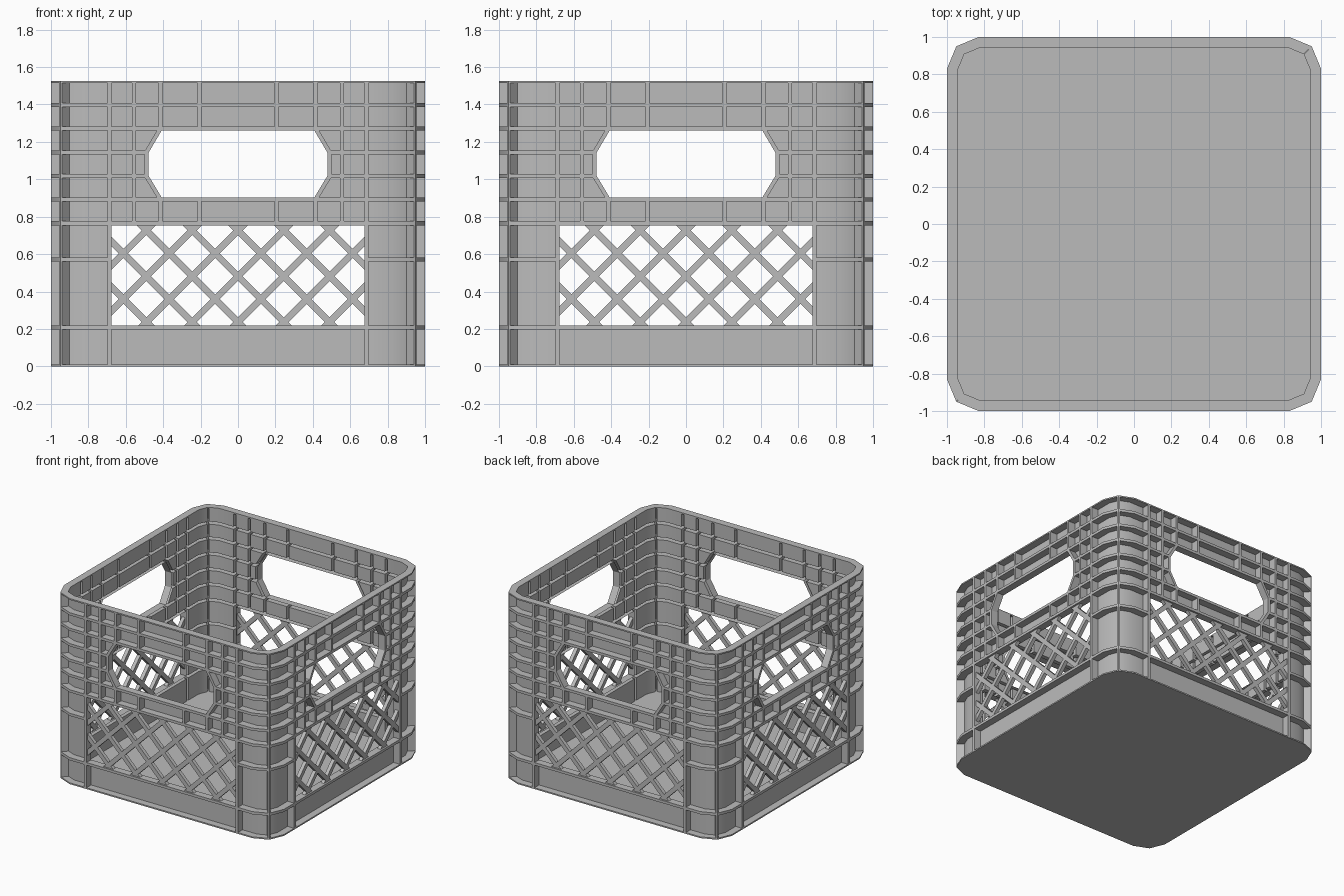
import bpy, bmesh, math
from mathutils import Vector

if "Cube" in bpy.data.objects:
    bpy.data.objects.remove(bpy.data.objects["Cube"])

TOP = 1.525       # crate height
DEPTH = 0.06      # wall depth from rib face to recessed panel
RIB = 0.011       # half rib width
BEND, RADIUS = 0.83, 0.17
END = BEND + 0.13  # wall coordinate of the corner rib
DIAG = math.sqrt(0.5)

grey = bpy.data.materials.new("grey plastic")
grey.use_nodes = True
grey.diffuse_color = (0.5, 0.5, 0.5, 1)
grey.node_tree.nodes["Principled BSDF"].inputs["Base Color"].default_value = (0.5, 0.5, 0.5, 1)


def place(s, d):
    """Wrap wall coordinate s and depth d round the bevelled corner."""
    a = abs(s)
    if a <= BEND:
        return s, d - 1
    t, r = (a - BEND) / (END - BEND), RADIUS - d
    return math.copysign(BEND + t * r * DIAG, s), -BEND - r * (1 - t * (1 - DIAG))


def make_object(name, bm, turn=None):
    mesh = bpy.data.meshes.new(name)
    bm.to_mesh(mesh)
    bm.free()
    mesh.materials.append(grey)
    sides = ["front", "left", "back", "right"] if turn else [""]
    for i, side in enumerate(sides):
        ob = bpy.data.objects.new((side + "_" + name).strip("_"), mesh)
        bpy.context.collection.objects.link(ob)
        ob.rotation_euler.z = i * math.pi / 2
        if i == 0:
            bpy.ops.object.select_all(action="DESELECT")
            ob.select_set(True)
            bpy.context.view_layer.objects.active = ob
            bpy.ops.object.shade_smooth_by_angle(angle=math.radians(30))


def add_faces(bm, polys):
    return [bm.faces.new([bm.verts.new(p) for p in poly]) for poly in polys]


def wrap(bm):
    bmesh.ops.remove_doubles(bm, verts=bm.verts[:], dist=0.0005)
    for v in bm.verts:
        v.co.x, v.co.y = place(v.co.x, v.co.y)


def cell(bm, polys, opening=False):
    """Inset a wall cell, push it in, and cut it through if it is an opening."""
    faces = add_faces(bm, [[(s, 0, z) for s, z in poly] for poly in polys])
    bmesh.ops.remove_doubles(bm, verts=list({v for f in faces for v in f.verts}), dist=0.0005)
    for width in (RIB, 0):
        bmesh.ops.inset_region(bm, faces=faces, thickness=width,
                               use_boundary=True, use_even_offset=True)
    for v in {v for f in faces for v in f.verts}:
        v.co.y = DEPTH
    if opening:
        bmesh.ops.delete(bm, geom=faces, context="FACES")


def rect(s0, s1, z0, z1):
    return [(s0, z0), (s1, z0), (s1, z1), (s0, z1)]


def pair(bm, polys):
    """Add a cell and its mirror image."""
    cell(bm, polys)
    cell(bm, [[(-s, z) for s, z in reversed(p)] for p in polys])


# Ribbed side wall
ROWS = [0, 0.207, 0.572, 0.765, 0.893, 1.017, 1.144, 1.271, 1.398, TOP]
COLS = [0.205, 0.415, 0.556, 0.688]
GRIP = 0.49
lo, mid_lo, mid_hi, hi = ROWS[4:8]
wall = bmesh.new()
for z0, z1 in zip(ROWS, ROWS[1:]):
    pair(wall, [rect(COLS[3], BEND, z0, z1), rect(BEND, END, z0, z1)])
    if z0 < ROWS[3]:
        continue
    pair(wall, [rect(COLS[2], COLS[3], z0, z1)])
    if lo <= z0 < hi:
        # cells beside the hand hole follow its slanted ends
        s0 = COLS[1] if z0 == lo else GRIP
        s1 = COLS[1] if z1 == hi else GRIP
        pair(wall, [[(s0, z0), (COLS[2], z0), (COLS[2], z1), (s1, z1)]])
    else:
        cell(wall, [rect(-COLS[0], COLS[0], z0, z1)])
        for a, b in zip(COLS, COLS[1:3]):
            pair(wall, [rect(a, b, z0, z1)])
cell(wall, [rect(-COLS[3], COLS[3], ROWS[0], ROWS[1])])
# Hand hole and lattice window
edge = COLS[1]
cell(wall, [[(-edge, lo), (edge, lo), (GRIP, mid_lo), (GRIP, mid_hi),
             (edge, hi), (-edge, hi), (-GRIP, mid_hi), (-GRIP, mid_lo)]], opening=True)
cell(wall, [rect(-COLS[3], COLS[3], ROWS[1], ROWS[3])], opening=True)
wrap(wall)
make_object("wall", wall, turn=True)

# Top rim with a narrow inner lip
rim = bmesh.new()
stops = [-END, -BEND, BEND, END]
for a, b in zip(stops, stops[1:]):
    add_faces(rim, [
        [(a, 0, TOP), (b, 0, TOP), (b, DEPTH, TOP), (a, DEPTH, TOP)],
        [(a, DEPTH, TOP), (b, DEPTH, TOP), (b, DEPTH, TOP - RIB), (a, DEPTH, TOP - RIB)]])
wrap(rim)
make_object("rim", rim, turn=True)

# Diagonal lattice, trimmed to its window
lattice = bmesh.new()
middle = (ROWS[1] + ROWS[3]) / 2
for k in range(-3, 4):
    for lean in (-1, 1):
        along, across = Vector((lean, 0, 1)), Vector((1, 0, -lean)) * 0.0125
        c = Vector((k * 0.245, -0.985, middle - 0.004))
        add_faces(lattice, [[c - along - across, c - along + across,
                             c + along + across, c + along - across]])
side, half = COLS[3] - RIB, (ROWS[3] - ROWS[1]) / 2 - RIB
for normal, reach in (((1, 0, 0), side), ((-1, 0, 0), side),
                      ((0, 0, 1), half), ((0, 0, -1), half)):
    bmesh.ops.bisect_plane(lattice, geom=lattice.verts[:] + lattice.edges[:] + lattice.faces[:],
                           plane_co=Vector((0, 0, middle)) + Vector(normal) * reach,
                           plane_no=normal, clear_outer=True)
new = bmesh.ops.extrude_face_region(lattice, geom=lattice.faces[:])["geom"]
bmesh.ops.translate(lattice, vec=(0, 0.03, 0),
                    verts=[g for g in new if isinstance(g, bmesh.types.BMVert)])
bmesh.ops.recalc_face_normals(lattice, faces=lattice.faces[:])
make_object("lattice", lattice, turn=True)

# Floor slab with bevelled corners
floor = bmesh.new()
outline = []
for i in range(4):
    for s in stops[:3]:
        p = Vector((*place(s, 0), 0))
        turn = i * math.pi / 2
        outline.append((p.x * math.cos(turn) - p.y * math.sin(turn),
                        p.x * math.sin(turn) + p.y * math.cos(turn), 0))
add_faces(floor, [outline])
new = bmesh.ops.extrude_face_region(floor, geom=floor.faces[:])["geom"]
bmesh.ops.translate(floor, vec=(0, 0, RIB),
                    verts=[g for g in new if isinstance(g, bmesh.types.BMVert)])
bmesh.ops.recalc_face_normals(floor, faces=floor.faces[:])
make_object("floor", floor)
